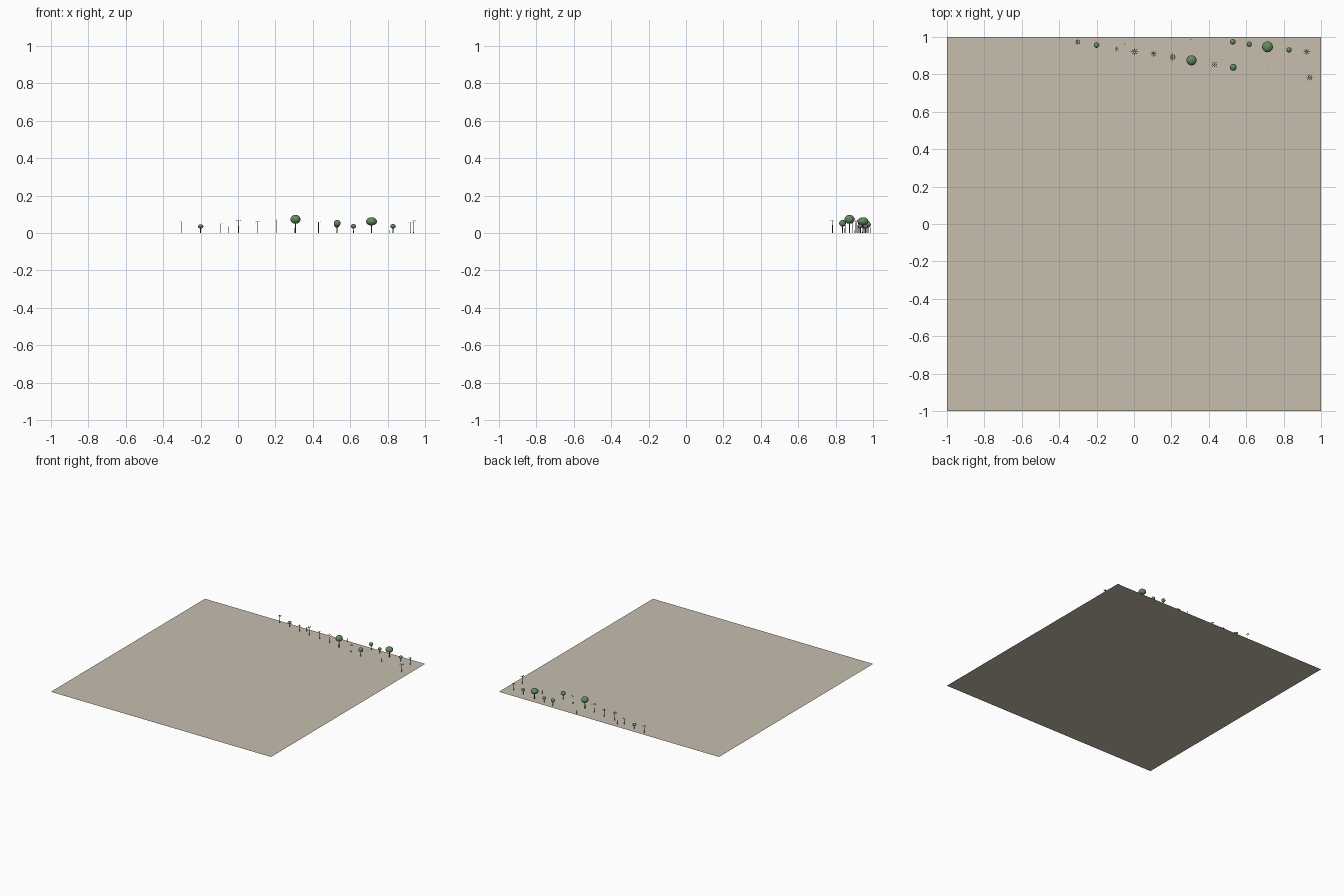
import bpy, bmesh, math
from mathutils import Matrix, Vector

if "Cube" in bpy.data.objects:
    bpy.data.objects.remove(bpy.data.objects["Cube"])


def material(name, col):
    m = bpy.data.materials.new(name)
    m.diffuse_color = (*col, 1)
    m.use_nodes = True
    m.node_tree.nodes["Principled BSDF"].inputs["Base Color"].default_value = m.diffuse_color
    return m


sand = material("sand", (0.57, 0.51, 0.42))
bark = material("bark", (0.10, 0.08, 0.06))
leaf = material("leaf", (0.13, 0.25, 0.12))
frond = material("frond", (0.09, 0.11, 0.07))


def finish(bm, name, mat, smooth=False):
    me = bpy.data.meshes.new(name)
    for f in bm.faces:
        f.smooth = smooth
    bm.to_mesh(me)
    bm.free()
    me.materials.append(mat)
    ob = bpy.data.objects.new(name, me)
    bpy.context.collection.objects.link(ob)
    return ob


def trunk(name, x, y, h, r):
    bm = bmesh.new()
    bmesh.ops.create_cone(bm, cap_ends=True, segments=8, radius1=r, radius2=r * 0.7,
                          depth=h, matrix=Matrix.Translation((x, y, h / 2)))
    finish(bm, name, bark)


def round_tree(i, x, y, z, r, rz):
    trunk(f"tree_trunk_{i}", x, y, z, max(0.0025, r * 0.13))
    bm = bmesh.new()
    bmesh.ops.create_uvsphere(bm, u_segments=20, v_segments=12, radius=1,
                              matrix=Matrix.Translation((x, y, z)) @ Matrix.Diagonal((r, r, rz, 1)))
    finish(bm, f"tree_crown_{i}", leaf, True)


def palm(i, x, y, h, r):
    trunk(f"palm_trunk_{i}", x, y, h, 0.002)
    bm = bmesh.new()
    # eight narrow drooping leaves
    for k in range(8):
        a = k * math.tau / 8
        d = Vector((math.cos(a), math.sin(a), 0))
        s = Vector((-d.y, d.x, 0)) * r * 0.1
        c = Vector((x, y, h))
        mid = c + d * r * 0.55 + Vector((0, 0, r * 0.08))
        tip = c + d * r - Vector((0, 0, r * 0.2))
        v = [bm.verts.new(p) for p in (c, mid + s, mid - s, tip)]
        bm.faces.new((v[0], v[2], v[1]))
        bm.faces.new((v[1], v[2], v[3]))
    finish(bm, f"palm_fronds_{i}", frond)


# flat square ground
bm = bmesh.new()
bmesh.ops.create_grid(bm, x_segments=1, y_segments=1, size=1)
finish(bm, "ground_sheet", sand)

# round trees: x, y, crown height, radius, vertical radius
for i, t in enumerate([(-0.20, 0.956, 0.035, 0.015, 0.011),
                       (0.307, 0.874, 0.073, 0.027, 0.024),
                       (0.53, 0.837, 0.052, 0.018, 0.018),
                       (0.528, 0.973, 0.045, 0.015, 0.016),
                       (0.616, 0.96, 0.036, 0.014, 0.012),
                       (0.713, 0.946, 0.062, 0.029, 0.022),
                       (0.828, 0.93, 0.036, 0.014, 0.012)]):
    round_tree(i, *t)

# palms: x, y, height, leaf length
for i, t in enumerate([(-0.30, 0.972, 0.06, 0.018), (-0.092, 0.935, 0.05, 0.014),
                       (0.003, 0.92, 0.067, 0.021), (0.105, 0.909, 0.059, 0.018),
                       (0.207, 0.892, 0.07, 0.021), (0.43, 0.852, 0.06, 0.018),
                       (0.922, 0.92, 0.058, 0.018), (0.938, 0.783, 0.064, 0.020)]):
    palm(i, *t)

# small bare stakes
for i, (x, y, h) in enumerate([(-0.05, 0.964, 0.034), (0.302, 0.985, 0.03),
                               (0.715, 0.845, 0.03), (0.81, 0.90, 0.012)]):
    trunk(f"stake_{i}", x, y, h, 0.0015)
